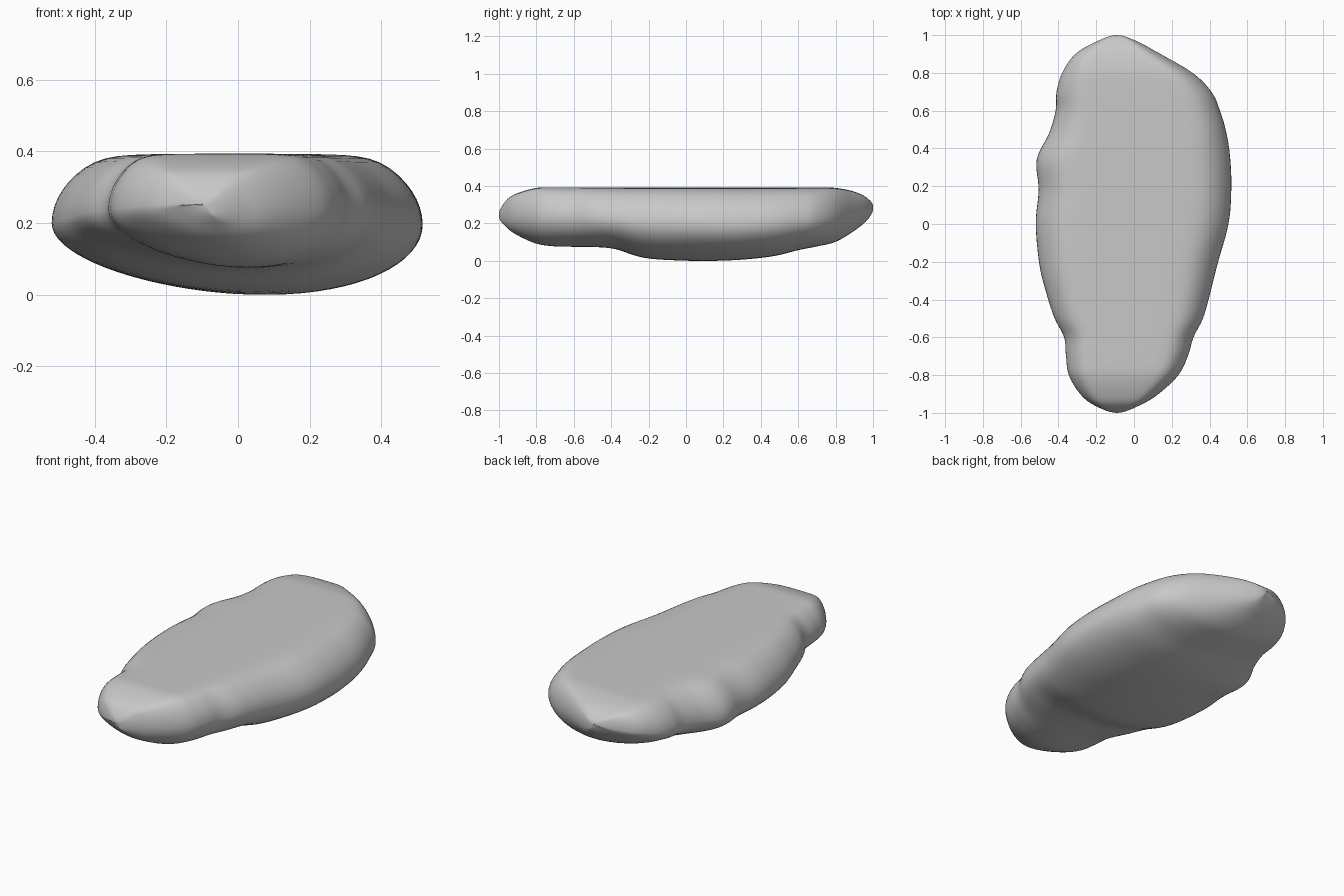
import bpy, bmesh, math

# Stations along the stone: y, left x, right x, bottom z, top z, rim z
ROWS = [
    (-1.00, -0.09, -0.09, 0.25, 0.25, 0.25),
    (-0.96, -0.21, 0.03, 0.185, 0.325, 0.25),
    (-0.90, -0.285, 0.13, 0.14, 0.362, 0.245),
    (-0.80, -0.345, 0.235, 0.095, 0.39, 0.24),
    (-0.70, -0.36, 0.285, 0.08, 0.393, 0.24),
    (-0.60, -0.37, 0.315, 0.078, 0.393, 0.235),
    (-0.50, -0.42, 0.365, 0.077, 0.393, 0.23),
    (-0.38, -0.46, 0.40, 0.066, 0.393, 0.22),
    (-0.22, -0.50, 0.44, 0.018, 0.393, 0.205),
    (0.00, -0.52, 0.50, 0.003, 0.393, 0.20),
    (0.18, -0.505, 0.515, 0.003, 0.393, 0.195),
    (0.34, -0.515, 0.51, 0.012, 0.393, 0.195),
    (0.48, -0.45, 0.49, 0.03, 0.393, 0.205),
    (0.60, -0.415, 0.455, 0.06, 0.393, 0.215),
    (0.70, -0.41, 0.41, 0.08, 0.393, 0.225),
    (0.80, -0.38, 0.31, 0.105, 0.39, 0.24),
    (0.90, -0.31, 0.14, 0.165, 0.37, 0.265),
    (0.97, -0.19, 0.01, 0.225, 0.335, 0.28),
    (1.00, -0.09, -0.09, 0.29, 0.29, 0.29),
]
STEPS, SIDES = 6, 72


def mirrored(r):
    # phantom station beyond a tip, so the ends round off smoothly
    return (r[0], r[2], r[1], r[4], r[3], r[5])


def spline(a, b, c, d, t):
    return tuple(0.5 * (2 * q + (r - p) * t + (2 * p - 5 * q + 4 * r - s) * t * t
                        + (3 * q - p - 3 * r + s) * t ** 3)
                 for p, q, r, s in zip(a, b, c, d))


pts = [mirrored(ROWS[1])] + ROWS + [mirrored(ROWS[-2])]
stations = [spline(*pts[i:i + 4], k / STEPS)
            for i in range(len(ROWS) - 1) for k in range(STEPS)][1:]


def section(row):
    # flattened top with rounded shoulders, elliptical belly
    y, x0, x1, zb, zt, zm = row
    out = []
    for i in range(SIDES):
        a = 2 * math.pi * i / SIDES
        u, s = math.cos(a), math.sin(a)
        if s >= 0:
            v = 1.4 * s
            z = zm + (zt - zm) * v / (1 + v ** 10) ** 0.1 * 1.0 / (1.4 / (1 + 1.4 ** 10) ** 0.1)
        else:
            z = max(0.0, zm + (zm - zb) * s + 0.03 * u * s)
        out.append(((x0 + x1) / 2 + u * (x1 - x0) / 2, y, z))
    return out


# Stone body: loft through the stations with a pole at each end
bm = bmesh.new()
rings = [[bm.verts.new(p) for p in section(r)] for r in stations]
for r, q in zip(rings, rings[1:]):
    for i in range(SIDES):
        j = (i + 1) % SIDES
        bm.faces.new((r[i], r[j], q[j], q[i]))
for ring, tip in ((rings[0], ROWS[0]), (rings[-1], ROWS[-1])):
    pole = bm.verts.new((tip[1], tip[0], tip[5]))
    for i in range(SIDES):
        bm.faces.new((ring[i], ring[(i + 1) % SIDES], pole))
bmesh.ops.recalc_face_normals(bm, faces=bm.faces)
for f in bm.faces:
    f.smooth = True

mesh = bpy.data.meshes.new("flat_stone")
bm.to_mesh(mesh)
bm.free()
stone = bpy.data.objects.new("flat_stone", mesh)
bpy.context.collection.objects.link(stone)

grey = bpy.data.materials.new("stone grey")
grey.diffuse_color = (0.58, 0.58, 0.58, 1)
mesh.materials.append(grey)
